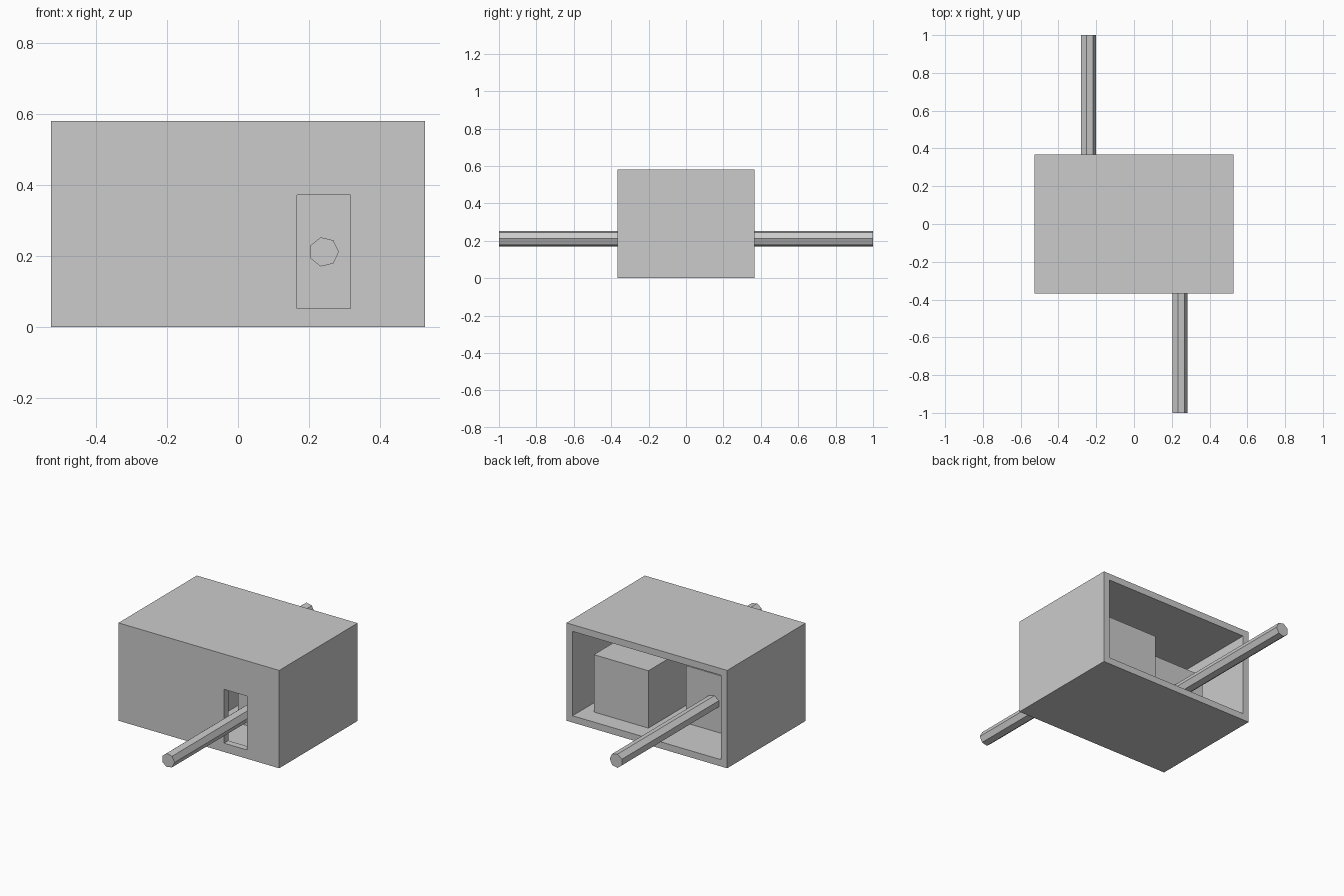
import bpy
from math import pi

default = bpy.data.objects.get("Cube")
if default:
    bpy.data.objects.remove(default, do_unlink=True)

grey = bpy.data.materials.new("light_grey")
grey.use_nodes = True
colour = (0.6, 0.6, 0.6, 1.0)
grey.diffuse_color = colour
grey.node_tree.nodes["Principled BSDF"].inputs["Base Color"].default_value = colour


def box(name, low, high):
    """Axis-aligned box between two opposite corners."""
    bpy.ops.mesh.primitive_cube_add(size=1)
    ob = bpy.context.object
    ob.name = name
    centre = [(a + b) / 2 for a, b in zip(low, high)]
    size = [b - a for a, b in zip(low, high)]
    for v in ob.data.vertices:
        v.co = [c + s * k for c, s, k in zip(centre, size, v.co)]
    ob.data.materials.append(grey)
    return ob


def cut(target, cutter):
    """Subtract the cutter from the target and discard it."""
    mod = target.modifiers.new("cut", 'BOOLEAN')
    mod.operation = 'DIFFERENCE'
    mod.solver = 'EXACT'
    mod.object = cutter
    cutter.hide_render = True
    bpy.context.view_layer.objects.active = target
    bpy.ops.object.modifier_apply(modifier=mod.name)
    bpy.data.objects.remove(cutter, do_unlink=True)


W, D, H, T = 0.527, 0.367, 0.58, 0.04    # half width, half depth, height, wall
SHAFT_X, SHAFT_Z = 0.242, 0.211

# Housing: hollow box open at the back, with a slot for the front shaft
housing = box("housing", (-W, -D, 0), (W, D, H))
cut(housing, box("cavity_cutter", (T - W, T - D, T), (W - T, D + T, H - T)))
cut(housing, box("slot_cutter", (0.166, -D - T, 0.052), (0.316, 0.03 - D + T, 0.371)))

# Two motor blocks, each driving a seven-sided shaft out of opposite ends
for name, side in (("front", 1), ("back", -1)):
    x, y = side * SHAFT_X, side * 0.085
    box(name + "_motor", (x - 0.179, y - 0.177, T), (x + 0.179, y + 0.177, 0.38))

    inner, outer = -side * 0.08, -side
    bpy.ops.mesh.primitive_cylinder_add(
        vertices=7, radius=0.042, depth=abs(outer - inner),
        location=(x, (inner + outer) / 2, SHAFT_Z), rotation=(pi / 2, 0, 0))
    shaft = bpy.context.object
    shaft.name = name + "_shaft"
    # Turn the section so that one corner points to +x
    for v in shaft.data.vertices:
        v.co.x, v.co.y = v.co.y, -v.co.x
    shaft.data.materials.append(grey)
